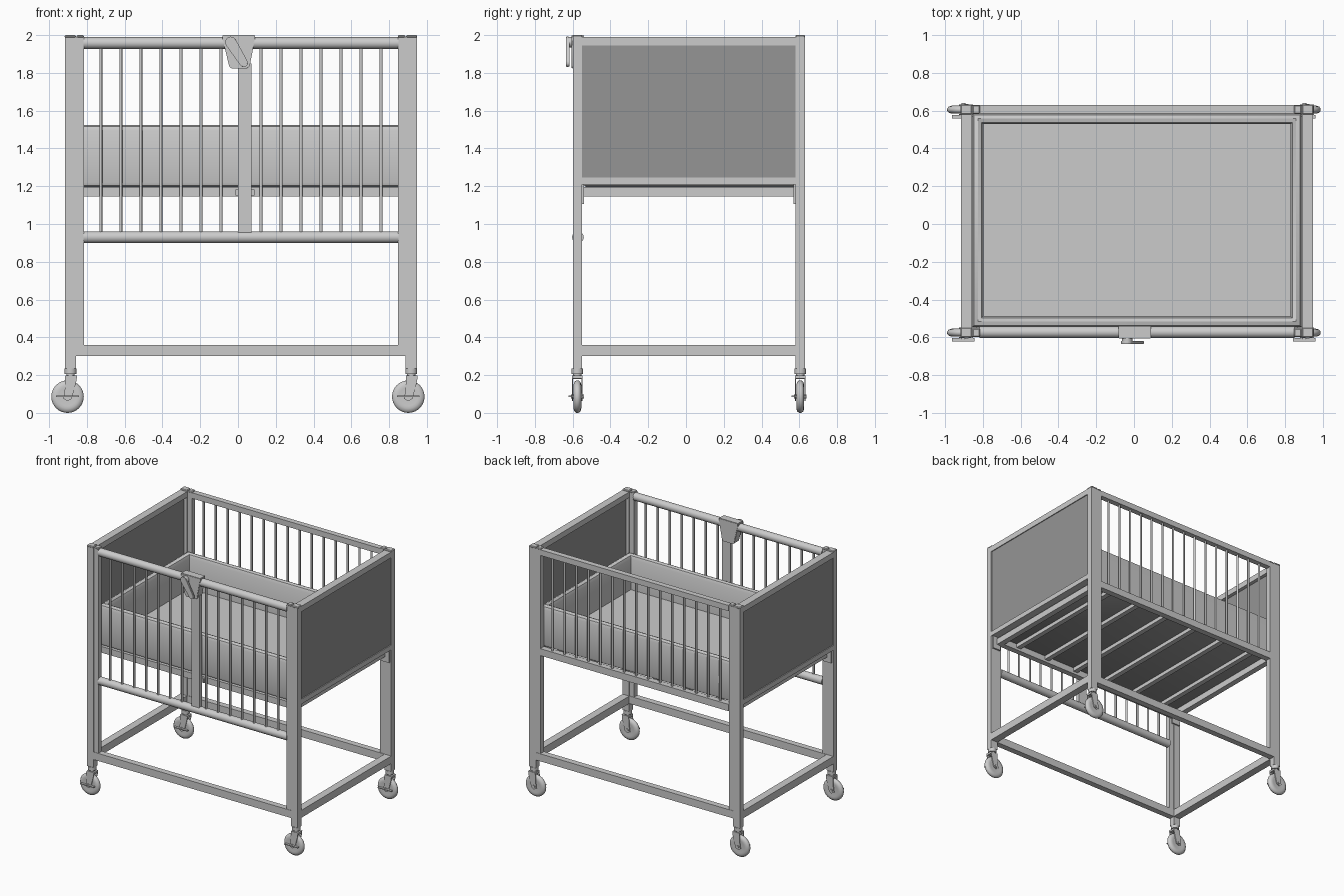
import bpy, bmesh, math
from mathutils import Matrix, Vector

if "Cube" in bpy.data.objects:
    bpy.data.objects.remove(bpy.data.objects["Cube"])

CX = 0.0155              # frame centre in x (casters trail towards -x)
YF, YB = -0.575, 0.605   # centre lines of the front and back sides

dark = bpy.data.materials.new("dark_panel")
dark.diffuse_color = (0.3, 0.3, 0.3, 1)
dark.use_nodes = True
dark.node_tree.nodes["Principled BSDF"].inputs["Base Color"].default_value = dark.diffuse_color


def finish(name, bm, smooth=False, mat=None):
    bmesh.ops.recalc_face_normals(bm, faces=bm.faces)
    me = bpy.data.meshes.new(name)
    bm.to_mesh(me)
    bm.free()
    ob = bpy.data.objects.new(name, me)
    bpy.context.collection.objects.link(ob)
    if mat:
        me.materials.append(mat)
    if smooth:
        bpy.ops.object.select_all(action='DESELECT')
        ob.select_set(True)
        bpy.context.view_layer.objects.active = ob
        bpy.ops.object.shade_smooth_by_angle(angle=math.radians(40))
    return ob


def box(name, x, y, z, bevel=0.0, mat=None):
    bm = bmesh.new()
    bmesh.ops.create_cube(bm, size=1)
    for v in bm.verts:
        v.co = Vector([(a + b) / 2 + c * (b - a) for (a, b), c in zip((x, y, z), v.co)])
    if bevel:
        bmesh.ops.bevel(bm, geom=bm.edges[:], offset=bevel, segments=1, affect='EDGES')
    return finish(name, bm, mat=mat)


def rod(name, p, q, r, seg=16):
    p, q = Vector(p), Vector(q)
    bm = bmesh.new()
    m = Matrix.Translation((p + q) / 2) @ (q - p).to_track_quat('Z', 'Y').to_matrix().to_4x4()
    bmesh.ops.create_cone(bm, cap_ends=True, segments=seg, radius1=r, radius2=r,
                          depth=(q - p).length, matrix=m)
    return finish(name, bm, True)


def plate(name, pts, y0, y1, bevel=0.0):
    """Outline in the xz plane, extruded along y."""
    bm = bmesh.new()
    f = bm.faces.new([bm.verts.new((x, y0, z)) for x, z in pts])
    r = bmesh.ops.extrude_face_region(bm, geom=[f])
    for v in r['geom']:
        if isinstance(v, bmesh.types.BMVert):
            v.co.y = y1
    if bevel:
        bmesh.ops.bevel(bm, geom=bm.edges[:], offset=bevel, segments=2, affect='EDGES')
    return finish(name, bm, True)


def stadium(ax, az, bx, bz, ra, rb, n=10):
    """Rounded bar outline between two points."""
    t = math.atan2(bz - az, bx - ax)
    arc = lambda cx, cz, r, s: [(cx + r * math.cos(s + math.pi * i / n),
                                 cz + r * math.sin(s + math.pi * i / n)) for i in range(n + 1)]
    return arc(bx, bz, rb, t - math.pi / 2) + arc(ax, az, ra, t + math.pi / 2)


def lathe_y(name, prof, centre, seg=32):
    """Profile of (radius, y) spun round the y axis."""
    bm = bmesh.new()
    vs = [bm.verts.new((r, y, 0)) for r, y in prof]
    es = [bm.edges.new(e) for e in zip(vs, vs[1:])]
    bmesh.ops.spin(bm, geom=vs + es, cent=(0, 0, 0), axis=(0, 1, 0),
                   angle=2 * math.pi, steps=seg)
    bmesh.ops.remove_doubles(bm, verts=bm.verts, dist=1e-5)
    bmesh.ops.translate(bm, verts=bm.verts, vec=centre)
    return finish(name, bm, True)


def span(s, a, b):
    """x range mirrored about the frame centre."""
    return tuple(sorted((CX + s * a, CX + s * b)))


# corner posts, guide channels, caps and casters
for s in (-1, 1):
    for yc in (YF, YB):
        y = (yc - 0.024, yc + 0.024)
        box("corner_post", span(s, 0.872, 0.932), y, (0.235, 1.99))
        box("guide_channel", span(s, 0.832, 0.872), (yc - 0.021, yc + 0.021), (0.36, 1.99))
        box("post_cap", span(s, 0.874, 0.933), (yc - 0.026, yc + 0.026), (1.985, 2.0), 0.005)
        box("channel_cap", span(s, 0.831, 0.87), (yc - 0.023, yc + 0.023), (1.985, 2.0), 0.005)
        px = CX + s * 0.902
        wx, wz = px - 0.016, 0.086
        rod("caster_collar", (px, yc, 0.207), (px, yc, 0.236), 0.031, 20)
        rod("caster_stem", (px, yc, 0.18), (px, yc, 0.21), 0.022, 16)
        box("fork_bridge", (px - 0.028, px + 0.034), (yc - 0.027, yc + 0.027), (0.182, 0.198))
        for k in (-1, 1):
            a, b = sorted((yc + k * 0.022, yc + k * 0.028))
            plate("fork_arm", [(px - 0.028, 0.197), (px + 0.034, 0.197), (px + 0.03, 0.165),
                               (wx + 0.022, 0.075), (wx, 0.062), (wx - 0.022, 0.075),
                               (wx - 0.014, 0.13)], a, b)
        lathe_y("caster_wheel", [(0, -0.019), (0.05, -0.02), (0.062, -0.021), (0.078, -0.016),
                                 (0.086, -0.006), (0.086, 0.006), (0.078, 0.016),
                                 (0.062, 0.021), (0.05, 0.02), (0, 0.019)], (wx, yc, wz))
        rod("axle", (wx, yc - 0.034, wz), (wx, yc + 0.034, wz), 0.011, 12)
        box("brake_tab", (wx - 0.06, wx + 0.06), (yc - 0.046, yc - 0.028), (0.085, 0.092))

# lower frame
for yc in (YF, YB):
    box("base_long_rail", (CX - 0.872, CX + 0.872), (yc - 0.024, yc + 0.024), (0.30, 0.36))
for s in (-1, 1):
    box("base_end_rail", span(s, 0.872, 0.932), (YF + 0.024, YB - 0.024), (0.30, 0.36))

# end panels with their rails
    ye = (YF + 0.024, YB - 0.024)
    box("end_top_rail", span(s, 0.872, 0.932), ye, (1.945, 1.99))
    box("end_panel", span(s, 0.90, 0.925), ye, (1.245, 1.945), mat=dark)
    box("end_bottom_rail", span(s, 0.872, 0.932), ye, (1.208, 1.247))
    box("bed_end_rail", span(s, 0.84, 0.885), ye, (1.145, 1.195))
    for y in (ye[0], ye[1] - 0.012):
        box("rail_bracket", span(s, 0.85, 0.92), (y, y + 0.012), (1.105, 1.208))

# bed frame and slats
box("bed_front_rail", (CX - 0.872, CX + 0.872), (-0.55, -0.505), (1.145, 1.195))
box("back_bottom_rail", (CX - 0.832, CX + 0.832), (YB - 0.024, YB + 0.024), (1.145, 1.2))
for i in range(6):
    x = CX - 0.70 + i * 0.28
    box("bed_slat", (x - 0.02, x + 0.02), (-0.51, YB - 0.02), (1.165, 1.195))

# padded tray: stacked rectangular loops of (inset, height)
bm = bmesh.new()
loops = []
for d, z in [(0.02, 1.195), (0.006, 1.203), (0, 1.22), (0, 1.495), (0.008, 1.515), (0.028, 1.525),
             (0.048, 1.517), (0.057, 1.495), (0.057, 1.25)]:
    hx, y0, y1 = 0.87 - d, -0.545 + d, 0.585 - d
    loops.append([bm.verts.new((CX + x, y, z)) for x, y in
                  ((-hx, y0), (hx, y0), (hx, y1), (-hx, y1))])
for a, b in zip(loops, loops[1:]):
    for i in range(4):
        j = (i + 1) % 4
        bm.faces.new((a[i], a[j], b[j], b[i]))
bm.faces.new(loops[0])
bm.faces.new(loops[-1])
tray = finish("padded_tray", bm, True)
tray.data.materials.append(None)
tray.data.materials.append(dark)
for p in tray.data.polygons:
    if p.normal.z < -0.95:
        p.material_index = 1

# front drop side and fixed back side
for z in (1.958, 0.93):
    rod("drop_side_tube", (CX - 0.834, YF + 0.003, z), (CX + 0.834, YF + 0.003, z), 0.031, 24)
box("back_top_rail", (CX - 0.832, CX + 0.832), (YB - 0.02, YB + 0.024), (1.945, 1.99))
for i in range(-7, 8):
    x = CX + i * 0.106
    rod("back_bar", (x, YB, 1.195), (x, YB, 1.95), 0.008, 12)
    if i:
        rod("front_bar", (x, YF, 0.94), (x, YF, 1.94), 0.008, 12)

# centre strap and its guide
box("latch_strap", (0.0, 0.072), (YF - 0.014, YF + 0.016), (0.94, 1.85))
box("strap_guide", (-0.014, 0.088), (YF + 0.016, -0.53), (1.15, 1.182))

# latch housing and lever
plate("latch_housing", [(-0.082, 2.0), (0.09, 2.0), (0.09, 1.982), (0.062, 1.836),
                        (0.05, 1.824), (-0.036, 1.824), (-0.047, 1.836), (-0.082, 1.982)],
      -0.605, -0.54, 0.003)
plate("latch_lever", stadium(-0.038, 1.962, 0.03, 1.853, 0.03, 0.022), -0.635, -0.618, 0.003)
rod("latch_pivot", (-0.036, -0.62, 1.962), (-0.036, -0.60, 1.962), 0.028, 20)
